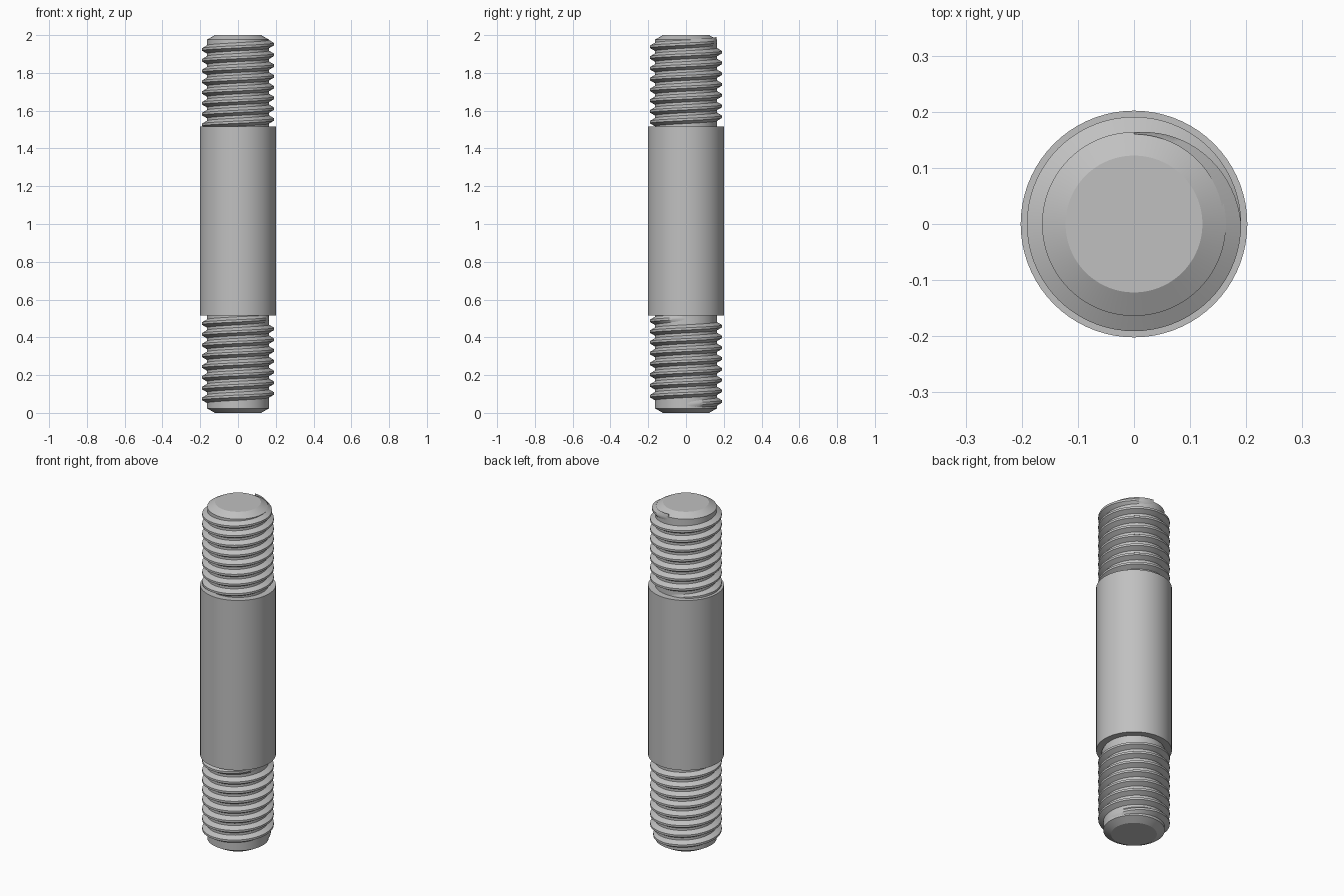
import bpy, bmesh, math

if "Cube" in bpy.data.objects:
    bpy.data.objects.remove(bpy.data.objects["Cube"], do_unlink=True)

SEGMENTS = 72
BODY_R, CORE_R, CREST_R, TIP_R = 0.202, 0.164, 0.191, 0.122
BODY_LOW, BODY_HIGH, HEIGHT, CHAMFER = 0.515, 1.515, 2.0, 0.024
PITCH, FULL_TURNS, FADE_TURNS = 0.057, 7.5, 0.25

steel = bpy.data.materials.new("grey_steel")
steel.use_nodes = True
GREY = (0.53, 0.53, 0.53, 1)
steel.diffuse_color = GREY
steel.node_tree.nodes["Principled BSDF"].inputs["Base Color"].default_value = GREY


def finish(name, bm, angle):
    """Turn a bmesh into a smooth-shaded steel part."""
    bmesh.ops.recalc_face_normals(bm, faces=bm.faces)
    mesh = bpy.data.meshes.new(name)
    bm.to_mesh(mesh)
    bm.free()
    mesh.materials.append(steel)
    obj = bpy.data.objects.new(name, mesh)
    bpy.context.collection.objects.link(obj)
    bpy.ops.object.select_all(action="DESELECT")
    obj.select_set(True)
    bpy.context.view_layer.objects.active = obj
    bpy.ops.object.shade_smooth_by_angle(angle=math.radians(angle))


def lathe(name, profile):
    """Revolve (radius, height) points and cap both ends."""
    bm = bmesh.new()
    rings = [[bm.verts.new((r * math.cos(math.tau * i / SEGMENTS),
                            r * math.sin(math.tau * i / SEGMENTS), z))
              for i in range(SEGMENTS)] for r, z in profile]
    for low, high in zip(rings, rings[1:]):
        for i in range(SEGMENTS):
            j = (i + 1) % SEGMENTS
            bm.faces.new((low[i], low[j], high[j], high[i]))
    bm.faces.new(rings[0])
    bm.faces.new(rings[-1])
    finish(name, bm, 25)


def thread(name, start_angle, start_z):
    """Right-hand ridge that rises from the core and fades out at both ends."""
    bm = bmesh.new()
    total = FULL_TURNS + 2 * FADE_TURNS
    steps = round(total * SEGMENTS)
    rings = []
    for s in range(steps + 1):
        turn = total * s / steps
        fade = min(1, turn / FADE_TURNS, (total - turn) / FADE_TURNS)
        angle = start_angle + math.tau * (turn - FADE_TURNS)
        z = start_z + PITCH * (turn - FADE_TURNS)
        crest = CORE_R - 0.001 + (CREST_R - CORE_R + 0.001) * fade
        root, root_half, crest_half = CORE_R - 0.004, 0.024, 0.006
        section = ((root, -root_half), (crest, -crest_half),
                   (crest, crest_half), (root, root_half))
        rings.append([bm.verts.new((r * math.cos(angle), r * math.sin(angle), z + dz))
                      for r, dz in section])
    for a, b in zip(rings, rings[1:]):
        for i in range(4):
            j = (i + 1) % 4
            bm.faces.new((a[i], a[j], b[j], b[i]))
    bm.faces.new(rings[0])
    bm.faces.new(rings[-1])
    finish(name, bm, 30)


# Plain shank
lathe("shank", [(BODY_R, BODY_LOW), (BODY_R, BODY_HIGH)])

# Chamfered cores of the two threaded ends
lathe("lower_core", [(TIP_R, 0), (CORE_R, CHAMFER), (CORE_R, BODY_LOW + 0.01)])
lathe("upper_core", [(CORE_R, BODY_HIGH - 0.01), (CORE_R, HEIGHT - CHAMFER), (TIP_R, HEIGHT)])

# Helical threads
thread("lower_thread", math.pi / 2, 0.06)
thread("upper_thread", math.pi, 1.525)
